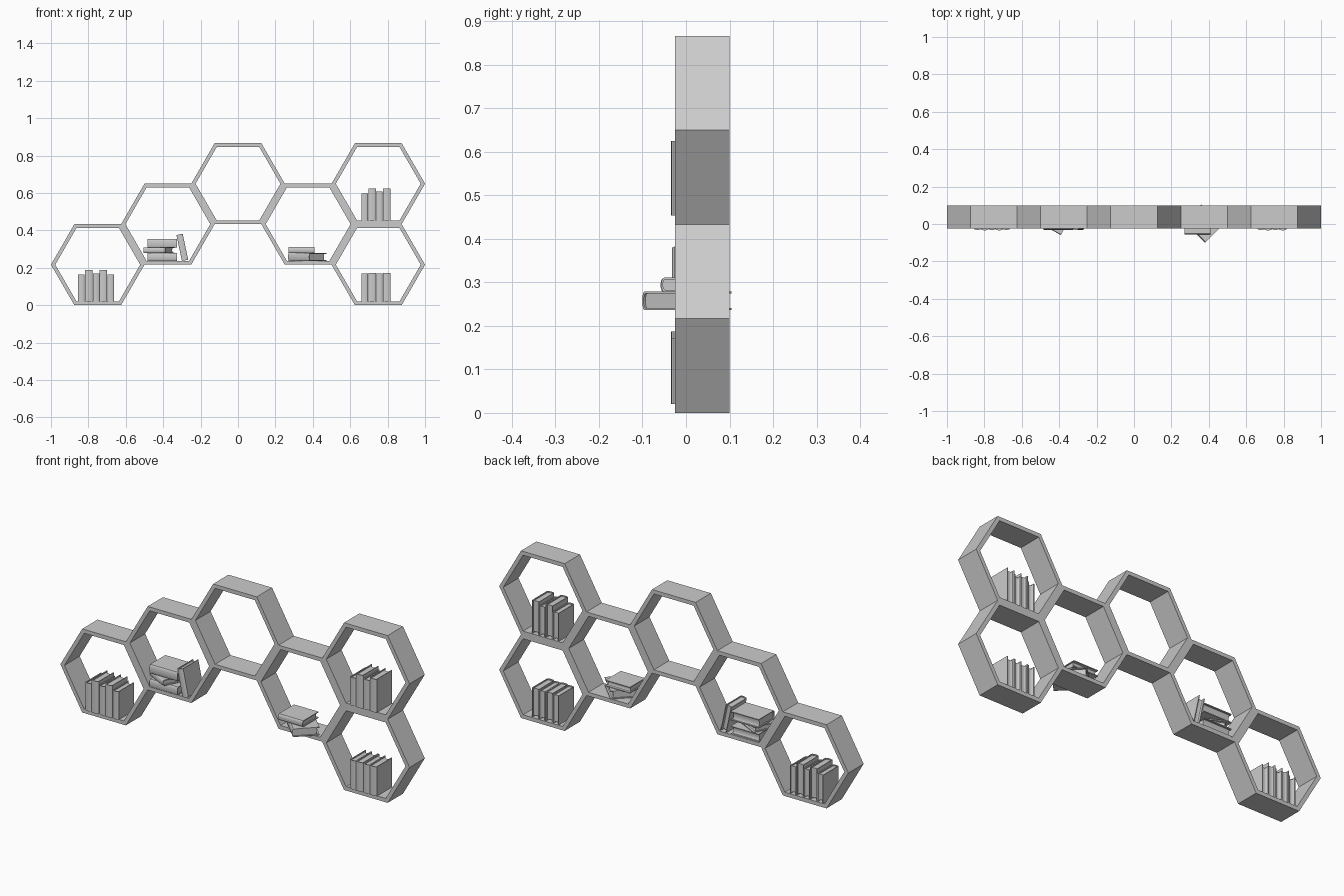
import bpy, bmesh, math
from mathutils import Matrix, Vector

cube = bpy.data.objects.get("Cube")
if cube:
    bpy.data.objects.remove(cube, do_unlink=True)

grey = bpy.data.materials.new("light grey")
grey.use_nodes = True
grey.diffuse_color = (0.6, 0.6, 0.6, 1)
grey.node_tree.nodes["Principled BSDF"].inputs["Base Color"].default_value = (0.6, 0.6, 0.6, 1)

R = 0.25                        # outer radius of a cell
APO = R * math.sqrt(3) / 2      # half height of a cell
WALL = 0.02
FRONT, BACK = -0.025, 0.10


def finish(name, bm, matrix=Matrix()):
    bmesh.ops.recalc_face_normals(bm, faces=bm.faces)
    mesh = bpy.data.meshes.new(name)
    bm.to_mesh(mesh)
    bm.free()
    mesh.materials.append(grey)
    obj = bpy.data.objects.new(name, mesh)
    obj.matrix_world = matrix
    bpy.context.collection.objects.link(obj)
    return obj


def hex_cell(name, cx, cz):
    """Open hexagonal ring standing on a flat side."""
    bm = bmesh.new()
    rings = []
    for radius, y in ((R, FRONT), (R, BACK),
                      (R - WALL / math.cos(math.pi / 6), BACK),
                      (R - WALL / math.cos(math.pi / 6), FRONT)):
        rings.append([bm.verts.new((cx + radius * math.cos(k * math.pi / 3), y,
                                    cz + radius * math.sin(k * math.pi / 3)))
                      for k in range(6)])
    for a, b in zip(rings, rings[1:] + rings[:1]):
        for k in range(6):
            n = (k + 1) % 6
            bm.faces.new((a[k], a[n], b[n], b[k]))
    return finish(name, bm)


def prism(bm, outline, z0, z1):
    """Extrude a closed xy outline from z0 to z1."""
    face = bm.faces.new([bm.verts.new((x, y, z0)) for x, y in outline])
    top = bmesh.ops.extrude_face_region(bm, geom=[face])["geom"]
    bmesh.ops.translate(bm, vec=(0, 0, z1 - z0),
                        verts=[v for v in top if isinstance(v, bmesh.types.BMVert)])


def arc(half, y, bulge, steps=6):
    """Curved line across the thickness, from +x to -x."""
    return [(half * math.cos(math.pi * k / steps),
             y - bulge * math.sin(math.pi * k / steps)) for k in range(steps + 1)]


def book(name, thick, height, matrix, depth=0.13):
    """Bound cover with rounded spine towards -y and an inset page block; base at z = 0."""
    bm = bmesh.new()
    h, d, c = thick / 2, depth / 2, 0.004
    outer = arc(h, -d + 0.006, 0.006)
    inner = arc(h - c, -d + 0.01, 0.006)
    prism(bm, [(h, d)] + outer + [(-h, d), (-h + c, d)] + inner[::-1] + [(h - c, d)], 0, height)
    # page block with hollow fore edge
    p = h - c * 0.9
    prism(bm, arc(p, -d + 0.01, 0.006) + arc(p, d - 0.008, 0.006)[::-1],
          0.006, height - 0.006)
    return finish(name, bm, matrix)


def lying(x, y, z, thick, length, turn):
    """Placement for a book lying flat, centred on x and y with its underside at z."""
    return (Matrix.Translation((x, y, z + thick / 2))
            @ Matrix.Rotation(math.radians(turn), 4, "Z")
            @ Matrix.Rotation(math.radians(90), 4, "Y")
            @ Matrix.Translation((0, 0, -length / 2)))


# Shelf cells
cells = {"far_right": (-3, 1), "right": (-1.5, 2), "centre": (0, 3),
         "left": (1.5, 2), "far_left_upper": (3, 3), "far_left_lower": (3, 1)}
for label, (col, row) in cells.items():
    hex_cell("shelf_cell_" + label, col * R, row * APO)

# Upright rows of books: start x, floor z, heights
rows = {"far_right": (-0.855, WALL, (0.145, 0.167, 0.15, 0.167, 0.145)),
        "upper": (0.66, 2 * APO + WALL, (0.145, 0.172, 0.155, 0.172)),
        "lower": (0.66, WALL, (0.15, 0.152, 0.15, 0.152))}
for label, (x, floor, heights) in rows.items():
    for i, height in enumerate(heights):
        thick = 0.042 if i % 2 else 0.036
        book(f"upright_book_{label}_{i + 1}", thick - 0.001, height,
             Matrix.Translation((x + thick / 2, 0.033 - 0.002 * (i % 2), floor)))
        x += thick

# Stack and leaning book in the right cell
base = APO + WALL
book("right_stack_bottom", 0.042, 0.16, lying(-0.405, 0.033, base, 0.042, 0.16, 0))
book("right_stack_middle", 0.03, 0.13, lying(-0.423, 0.02, base + 0.042, 0.03, 0.13, -27), 0.11)
book("right_stack_top", 0.046, 0.16, lying(-0.405, 0.033, base + 0.072, 0.046, 0.16, 0))
book("leaning_book", 0.034, 0.142,
     Matrix.Translation((-0.283, 0.033, base + 0.003)) @ Matrix.Rotation(math.radians(-12), 4, "Y"))

# Turned stack in the left cell
book("left_stack_bottom", 0.042, 0.16, lying(0.37, 0.002, base, 0.042, 0.16, -45))
book("left_stack_top", 0.032, 0.14, lying(0.34, 0.008, base + 0.042, 0.032, 0.14, 0))
